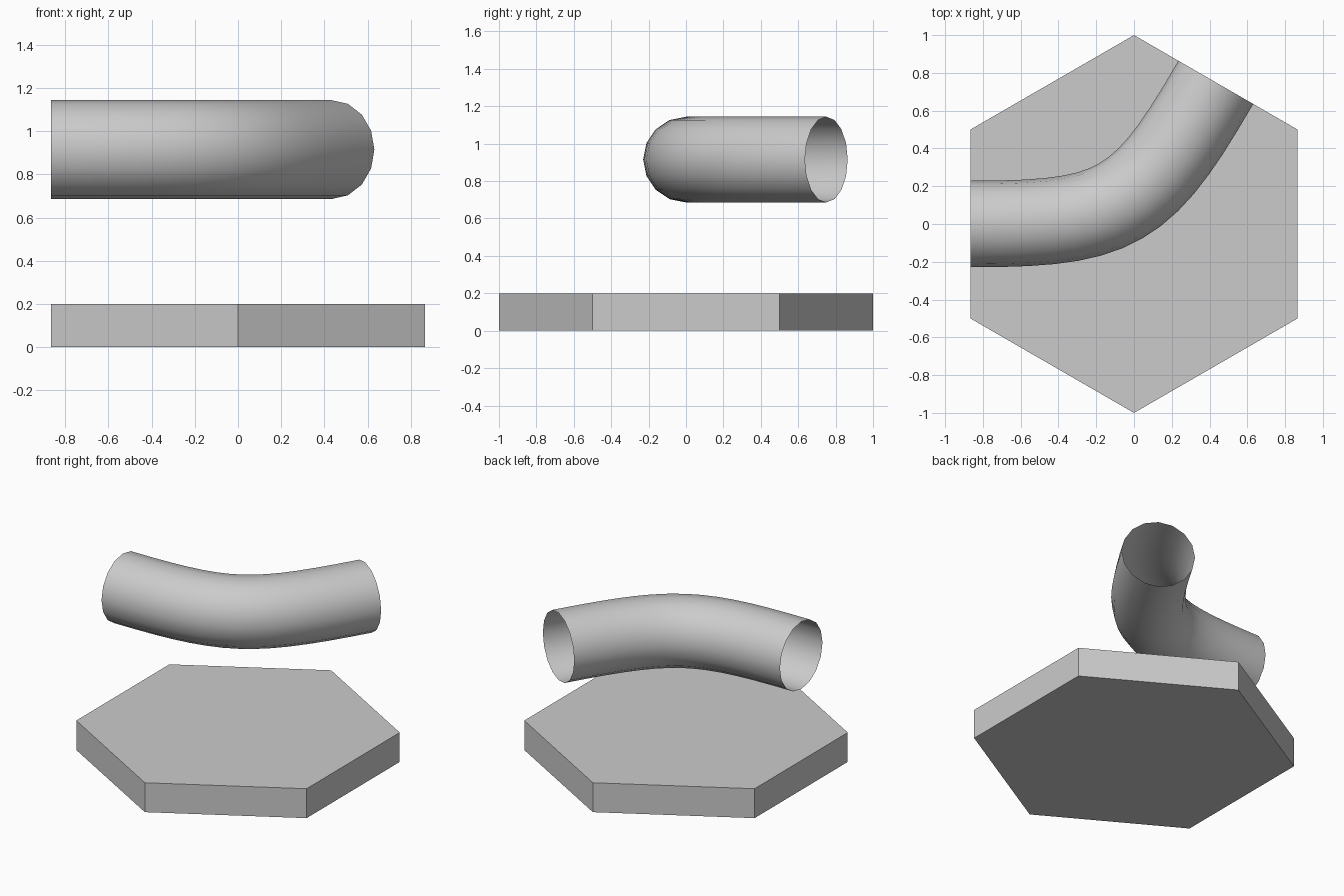
import bpy
from math import radians, cos, sin
from mathutils import Vector

if "Cube" in bpy.data.objects:
    bpy.data.objects.remove(bpy.data.objects["Cube"])

# Hexagonal base tile, corners pointing along +y and -y
bpy.ops.mesh.primitive_cylinder_add(vertices=6, radius=1, depth=0.2, location=(0, 0, 0.1))
base = bpy.context.object
base.name = "hex_base"

# Open bent pipe running between two side midpoints of the tile
apothem, pipe_z, radius, handle = cos(radians(30)), 0.915, 0.229, 0.9
data = bpy.data.curves.new("bent_pipe", 'CURVE')
data.dimensions = '3D'
data.resolution_u = 14
data.bevel_depth = radius
data.bevel_resolution = 6
data.use_fill_caps = False
spline = data.splines.new('BEZIER')
spline.bezier_points.add(1)
for i, angle in enumerate((180, 60)):
    side = Vector((cos(radians(angle)), sin(radians(angle)), 0)) * apothem
    lift = Vector((0, 0, pipe_z))
    inner = side * (1 - handle) + lift
    outer = side * (1 + handle) + lift
    p = spline.bezier_points[i]
    p.handle_left_type = p.handle_right_type = 'FREE'
    p.co = side + lift
    p.handle_left, p.handle_right = (outer, inner) if i == 0 else (inner, outer)

pipe = bpy.data.objects.new("bent_pipe", data)
bpy.context.collection.objects.link(pipe)
bpy.ops.object.select_all(action='DESELECT')
pipe.select_set(True)
bpy.context.view_layer.objects.active = pipe
bpy.ops.object.convert(target='MESH')
bpy.ops.object.shade_smooth()
